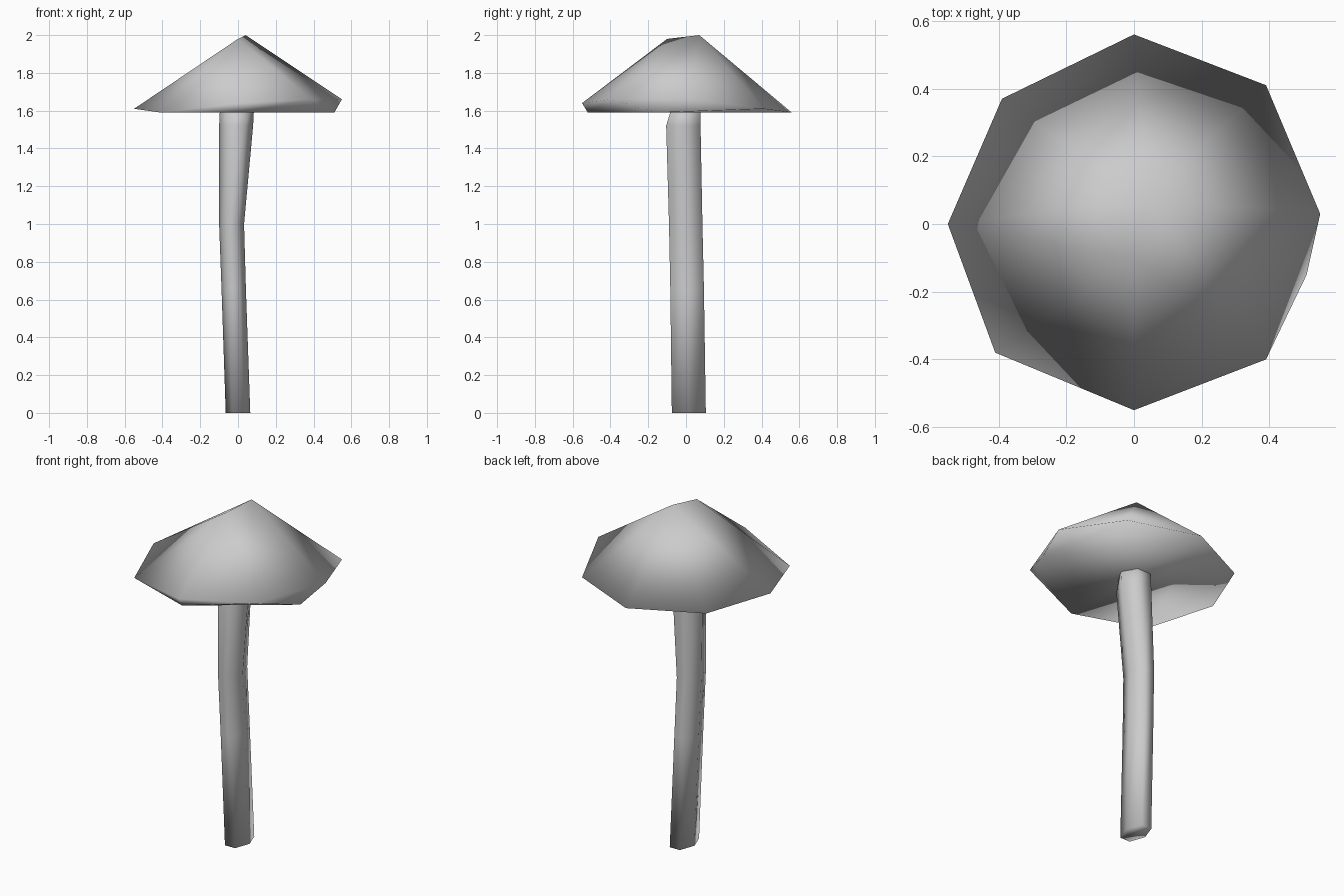
import bpy, bmesh, math

cube = bpy.data.objects.get("Cube")
if cube:
    bpy.data.objects.remove(cube, do_unlink=True)

GREY = (0.6, 0.6, 0.6, 1)
grey = bpy.data.materials.new("plain grey")
grey.use_nodes = True
grey.diffuse_color = GREY
grey.node_tree.nodes["Principled BSDF"].inputs["Base Color"].default_value = GREY


def finish(bm, name):
    bmesh.ops.recalc_face_normals(bm, faces=bm.faces)
    for f in bm.faces:
        f.smooth = True
    mesh = bpy.data.meshes.new(name)
    bm.to_mesh(mesh)
    bm.free()
    mesh.materials.append(grey)
    obj = bpy.data.objects.new(name, mesh)
    bpy.context.collection.objects.link(obj)
    return obj


# Cap: faceted uneven cone with a short ridge at the top
ridge = [(0, -0.10, 1.98), (0.04, 0.07, 2.0)]
rim = [(0, -0.55, 1.64), (0.39, -0.40, 1.66), (0.55, 0.03, 1.66),
       (0.39, 0.41, 1.61), (0, 0.56, 1.59), (-0.39, 0.37, 1.59),
       (-0.55, 0, 1.61), (-0.41, -0.38, 1.59)]
underside = [(0, -0.52, 1.59), (0.51, -0.15, 1.59)]
bm = bmesh.new()
for p in ridge + rim + underside:
    bm.verts.new(p)
bmesh.ops.convex_hull(bm, input=bm.verts)
finish(bm, "cap")

# Stem: six-sided loft, each section given as z, x range, y range
sections = [(0, -0.065, 0.065, -0.075, 0.105),
            (0.65, -0.087, 0.042, -0.083, 0.095),
            (1.0, -0.10, 0.032, -0.09, 0.087),
            (1.52, -0.10, 0.08, -0.105, 0.077),
            (1.62, -0.095, 0.085, -0.075, 0.075)]
SIDES = 6
bm = bmesh.new()
rings = []
for z, x0, x1, y0, y1 in sections:
    ring = []
    for i in range(SIDES):
        a = math.tau * i / SIDES
        x = (x0 + x1) / 2 + (x1 - x0) / 2 * math.cos(a)
        y = (y0 + y1) / 2 + (y1 - y0) / 2 * math.sin(a) / math.sin(math.pi / 3)
        ring.append(bm.verts.new((x, y, z)))
    rings.append(ring)
for low, high in zip(rings, rings[1:]):
    for i in range(SIDES):
        j = (i + 1) % SIDES
        bm.faces.new((low[i], low[j], high[j], high[i]))
bm.faces.new(rings[0][::-1])
bm.faces.new(rings[-1])
finish(bm, "stem")
